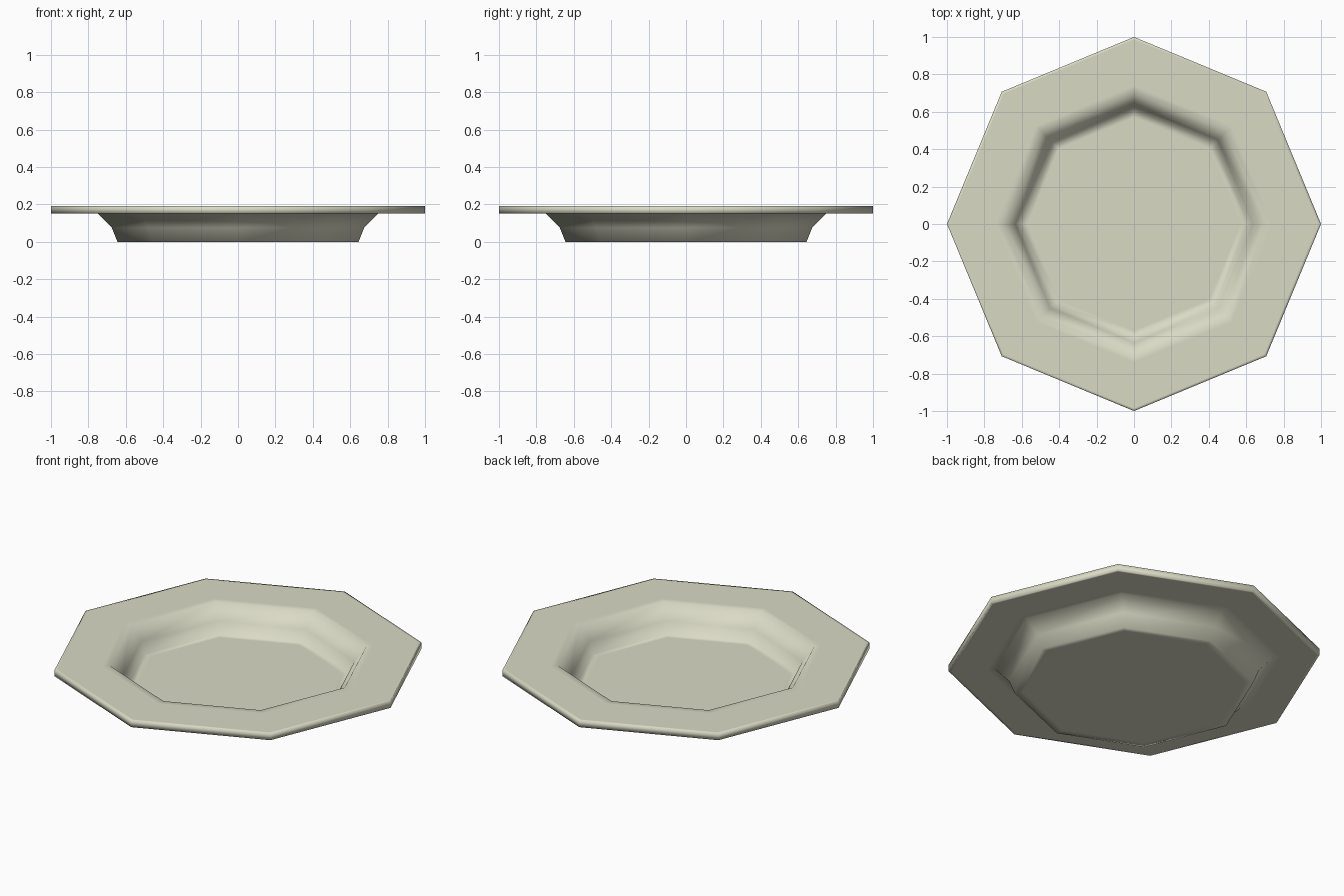
import bpy, bmesh, math

if "Cube" in bpy.data.objects:
    bpy.data.objects.remove(bpy.data.objects["Cube"])

SIDES = 8

# glazed ceramic colour
glaze = bpy.data.materials.new("pale_olive_cream")
glaze.diffuse_color = (0.70, 0.70, 0.56, 1)
glaze.use_nodes = True
glaze.node_tree.nodes["Principled BSDF"].inputs["Base Color"].default_value = glaze.diffuse_color

# closed plate profile (radius, height): underside, rim, then inner dish
profile = [(0.60, 0.0), (0.645, 0.0), (0.675, 0.075), (0.75, 0.15), (0.79, 0.15),
           (0.985, 0.15), (1.0, 0.15), (1.0, 0.19), (0.985, 0.19), (0.74, 0.19),
           (0.70, 0.19), (0.635, 0.105), (0.61, 0.038), (0.57, 0.038)]

bm = bmesh.new()
rings = []
for r, z in profile:
    rings.append([bm.verts.new((r * math.cos(2 * math.pi * i / SIDES),
                                r * math.sin(2 * math.pi * i / SIDES), z))
                  for i in range(SIDES)])

# walls between rings
for a, b in zip(rings, rings[1:]):
    for i in range(SIDES):
        j = (i + 1) % SIDES
        bm.faces.new((a[i], a[j], b[j], b[i]))

# flat base and dish floor
bm.faces.new(rings[0][::-1])
bm.faces.new(rings[-1])
bmesh.ops.recalc_face_normals(bm, faces=bm.faces)
for f in bm.faces:
    f.smooth = True

mesh = bpy.data.meshes.new("plate")
bm.to_mesh(mesh)
bm.free()
mesh.materials.append(glaze)
plate = bpy.data.objects.new("plate", mesh)
bpy.context.collection.objects.link(plate)
